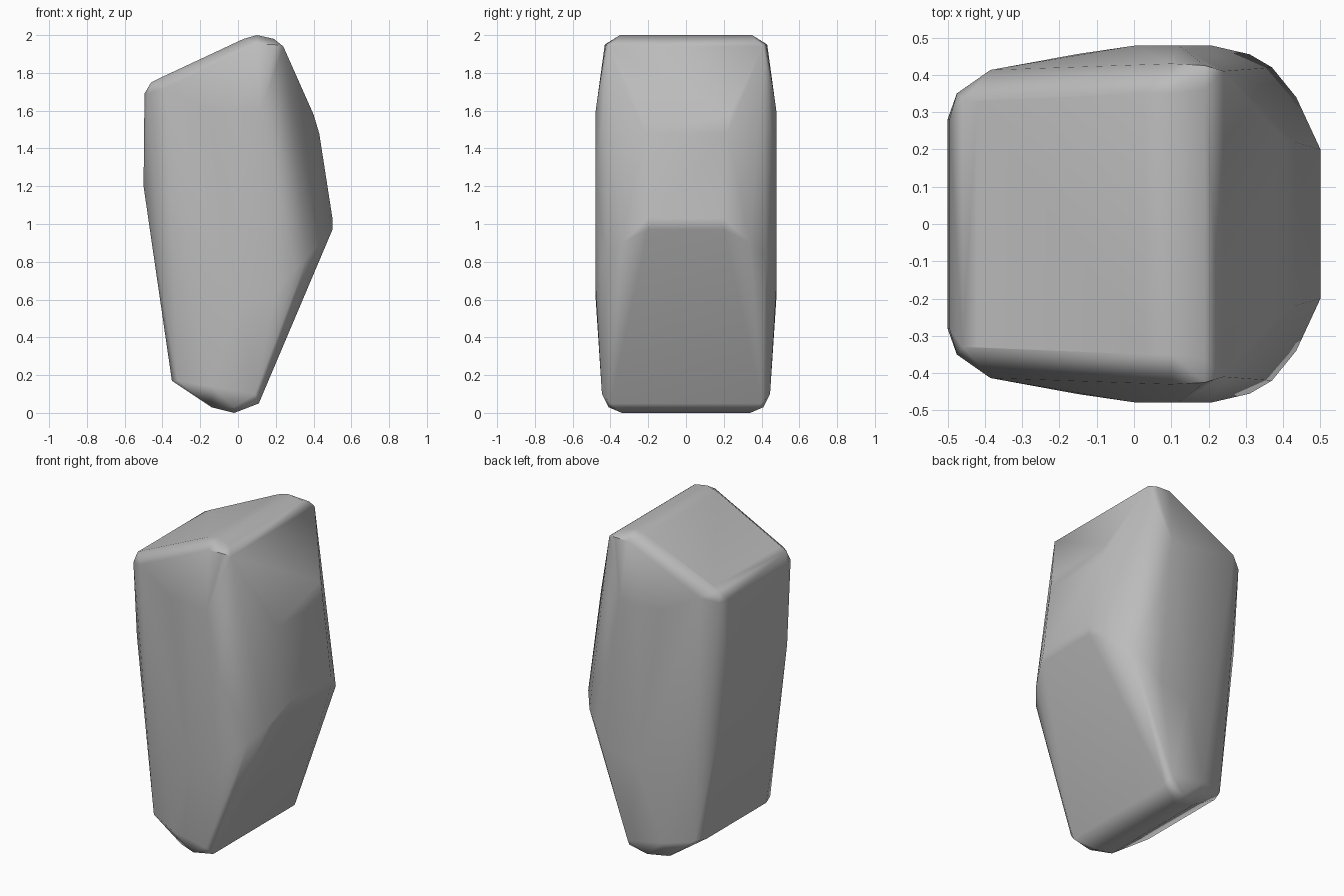
import bpy
import bmesh
import math

cube = bpy.data.objects.get("Cube")
if cube:
    bpy.data.objects.remove(cube, do_unlink=True)

# Stone colour
stone = bpy.data.materials.new("grey stone")
stone.use_nodes = True
colour = (0.5, 0.5, 0.5, 1)
stone.diffuse_color = colour
bsdf = stone.node_tree.nodes["Principled BSDF"]
bsdf.inputs["Base Color"].default_value = colour
bsdf.inputs["Roughness"].default_value = 0.9

# Corners of one half of the boulder, mirrored front to back
underside = [(-.02, .34, 0), (-.14, .36, .03), (.11, .40, .05),
             (-.35, .29, .17), (-.32, .37, .17), (-.02, .41, .03),
             (.09, .445, .1), (-.14, .44, .14)]
flank = [(0, .478, .6), (.2, .478, .65), (.21, .478, 1.2),
         (0, .478, 1.6), (.12, .478, 1.6), (-.15, .456, 1.6)]
bulge = [(.5, .2, .97), (.5, .2, 1.03), (.435, .34, .9), (.37, .42, .83),
         (.31, .455, .77), (.43, .22, 1.48), (.40, .23, 1.58)]
back_wall = [(-.5, .28, 1.2), (-.495, .28, 1.69), (-.475, .35, 1.69),
             (-.385, .413, 1.72)]
crown = [(.1, .35, 2), (.03, .35, 1.98), (.19, .36, 1.98), (.24, .41, 1.94),
         (.19, .425, 1.95), (.1, .43, 1.95), (-.42, .33, 1.77),
         (-.46, .33, 1.75)]

# Wrap the corners in a convex skin
bm = bmesh.new()
for x, y, z in underside + flank + bulge + back_wall + crown:
    for side in (-1, 1):
        bm.verts.new((x, side * y, z))
hull = bmesh.ops.convex_hull(bm, input=bm.verts)
spare = set(hull["geom_interior"] + hull["geom_unused"])
bmesh.ops.delete(bm, geom=[v for v in spare if isinstance(v, bmesh.types.BMVert)],
                 context="VERTS")
bmesh.ops.dissolve_limit(bm, angle_limit=math.radians(1),
                         verts=bm.verts, edges=bm.edges)
bmesh.ops.recalc_face_normals(bm, faces=bm.faces)

mesh = bpy.data.meshes.new("boulder")
bm.to_mesh(mesh)
bm.free()
mesh.materials.append(stone)
boulder = bpy.data.objects.new("boulder", mesh)
bpy.context.collection.objects.link(boulder)

# Soft shading, with large faces staying flat
bpy.context.view_layer.objects.active = boulder
boulder.select_set(True)
bpy.ops.object.shade_smooth_by_angle(angle=math.radians(45))
weighted = boulder.modifiers.new("Weighted Normal", "WEIGHTED_NORMAL")
weighted.keep_sharp = True
